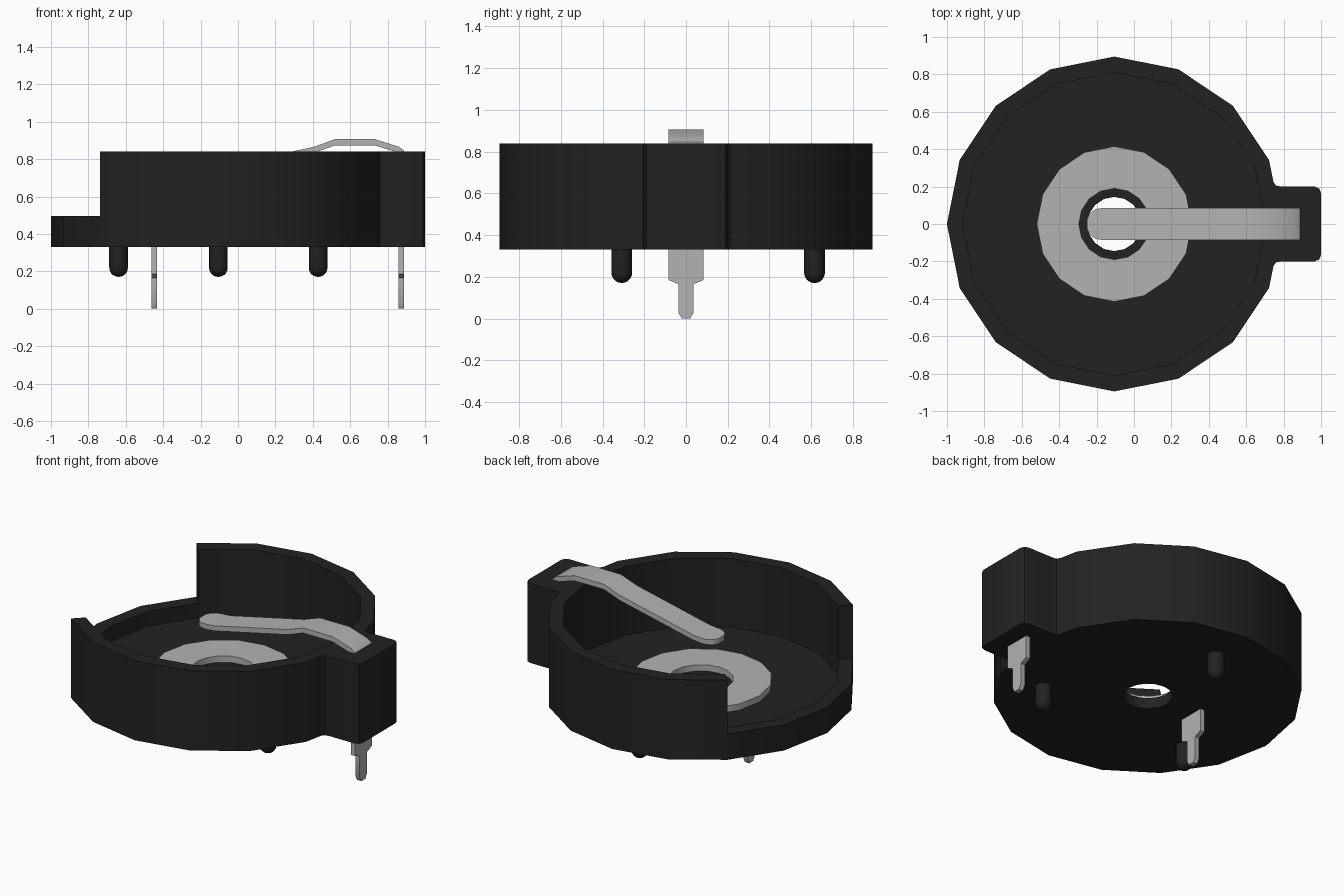
import bpy, bmesh, math

if "Cube" in bpy.data.objects:
    bpy.data.objects.remove(bpy.data.objects["Cube"], do_unlink=True)

CX = -0.105                     # axis of the round housing
SIDES = 16
BOTTOM, FLOOR, LOW, TOP = 0.33, 0.40, 0.495, 0.84
R_OUT, R_IN, R_HOLE = 0.895, 0.81, 0.145


def material(name, value):
    m = bpy.data.materials.new(name)
    m.use_nodes = True
    col = (value, value, value, 1)
    m.diffuse_color = col
    bsdf = m.node_tree.nodes["Principled BSDF"]
    bsdf.inputs["Base Color"].default_value = col
    bsdf.inputs["Roughness"].default_value = 0.6
    return m


PLASTIC = material("black plastic", 0.016)
METAL = material("grey metal", 0.45)


def finish(bm, name, mat, smooth=30):
    bmesh.ops.remove_doubles(bm, verts=bm.verts, dist=0.0002)
    bmesh.ops.recalc_face_normals(bm, faces=bm.faces)
    me = bpy.data.meshes.new(name)
    bm.to_mesh(me)
    bm.free()
    ob = bpy.data.objects.new(name, me)
    bpy.context.collection.objects.link(ob)
    me.materials.append(mat)
    bpy.ops.object.select_all(action='DESELECT')
    ob.select_set(True)
    bpy.context.view_layer.objects.active = ob
    bpy.ops.object.shade_smooth_by_angle(angle=math.radians(smooth))
    return ob


def polar(r, i, z, n=SIDES, x=CX, y=0):
    a = 2 * math.pi * i / n
    return (x + r * math.cos(a), y + r * math.sin(a), z)


def face(bm, *pts):
    bm.faces.new([bm.verts.new(p) for p in pts])


def lathe(name, profile, mat, x=CX, y=0, n=SIDES, closed=False):
    """Spin a (radius, height) profile around a vertical axis."""
    bm = bmesh.new()
    pairs = list(zip(profile, profile[1:] + profile[:1]))
    for (r1, z1), (r2, z2) in (pairs if closed else pairs[:-1]):
        for i in range(n):
            pts = [polar(r1, i, z1, n, x, y), polar(r1, i + 1, z1, n, x, y)]
            pts += [polar(r2, i + 1, z2, n, x, y), polar(r2, i, z2, n, x, y)] if r2 else [(x, y, z2)]
            face(bm, *pts)
    return finish(bm, name, mat)


def prism(name, outline, offset, mat):
    """Extrude a closed 3D outline along an offset."""
    bm = bmesh.new()
    f = bm.faces.new([bm.verts.new(p) for p in outline])
    out = bmesh.ops.extrude_face_region(bm, geom=[f])
    bmesh.ops.translate(bm, vec=offset,
                        verts=[g for g in out["geom"] if isinstance(g, bmesh.types.BMVert)])
    return finish(bm, name, mat)


# Housing: floor with a centre hole, tall wall, and a lowered stretch at -x
bm = bmesh.new()
for i in range(SIDES):
    j = i + 1
    h = LOW if 6 <= i < 10 else TOP
    for r, z0, z1 in ((R_OUT, BOTTOM, h), (R_IN, FLOOR, h), (R_HOLE, BOTTOM, FLOOR)):
        face(bm, polar(r, i, z0), polar(r, j, z0), polar(r, j, z1), polar(r, i, z1))
    for ra, rb, z in ((R_OUT, R_IN, h), (R_IN, R_HOLE, FLOOR), (R_OUT, R_HOLE, BOTTOM)):
        face(bm, polar(ra, i, z), polar(ra, j, z), polar(rb, j, z), polar(rb, i, z))
for i in (6, 10):
    face(bm, polar(R_OUT, i, LOW), polar(R_IN, i, LOW), polar(R_IN, i, TOP), polar(R_OUT, i, TOP))
finish(bm, "housing", PLASTIC)

# Terminal block on the +x side, with rounded corners and blended roots
half = [(0.70, 0.26), (0.738, 0.26), (0.745, 0.225), (0.76, 0.205), (0.79, 0.2),
        (0.965, 0.2), (0.99, 0.19), (1.0, 0.165)]
outline = half + [(x, -y) for x, y in reversed(half)]
prism("terminal_block", [(x, y, BOTTOM) for x, y in outline], (0, 0, TOP - BOTTOM), PLASTIC)

# Flat lower contact ring
lathe("contact_ring", [(0.19, FLOOR - 0.005), (0.415, FLOOR - 0.005), (0.415, 0.44), (0.19, 0.44)],
      METAL, closed=True)

# Upper spring strip: stations of (x, top height, half width)
stations = [(-0.25, 0.745, 0.03), (-0.235, 0.745, 0.058), (-0.205, 0.746, 0.08),
            (-0.17, 0.747, 0.085), (-0.11, 0.752, 0.085), (0.41, 0.867, 0.085),
            (0.52, 0.907, 0.085), (0.73, 0.907, 0.085), (0.86, 0.866, 0.085),
            (0.888, 0.845, 0.085), (0.888, 0.81, 0.085)]
THICK = 0.033
bm = bmesh.new()
rings = []
for x, z, w in stations:
    dx = 0.03 if x > 0.88 else 0
    zb = z - THICK if not dx else z - 0.02
    rings.append([(x, -w, z), (x, w, z), (x - dx, w, zb), (x - dx, -w, zb)])
for a, b in zip(rings, rings[1:]):
    for k in range(4):
        face(bm, a[k], a[(k + 1) % 4], b[(k + 1) % 4], b[k])
face(bm, *rings[0])
face(bm, *rings[-1])
finish(bm, "spring_contact", METAL, 20)

# Solder pins
half = [(0.085, 0.36), (0.085, 0.185), (0.037, 0.165), (0.037, 0.03), (0.02, 0.0)]
pin = half + [(-y, z) for y, z in reversed(half)]
for name, x in (("ring_pin", -0.447), ("spring_pin", 0.873)):
    prism(name, [(x - 0.015, y, z) for y, z in pin], (0.03, 0, 0), METAL)

# Three round-ended locating pegs under the floor
R = 0.05
dome = [(R * math.cos(t * math.pi / 10), 0.22 - R * math.sin(t * math.pi / 10)) for t in range(5)]
for k, deg in enumerate((90, 210, 330)):
    a = math.radians(deg)
    lathe(f"locating_peg_{k + 1}", [(R, BOTTOM + 0.02)] + dome + [(0, 0.17)], PLASTIC,
          x=CX + 0.616 * math.cos(a), y=0.616 * math.sin(a))
